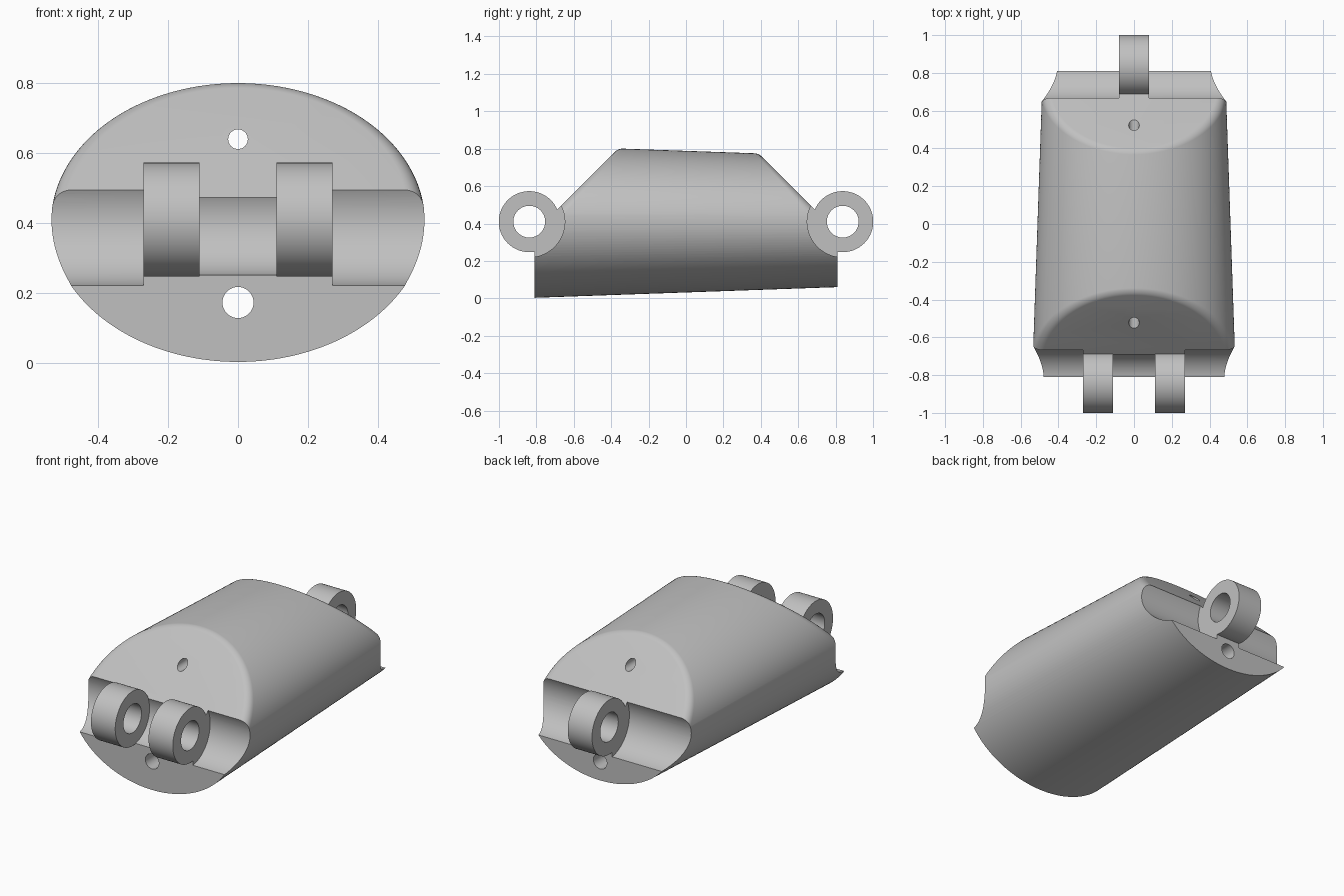
import bpy, bmesh, math
from mathutils import Matrix, Vector

if "Cube" in bpy.data.objects:
    bpy.data.objects.remove(bpy.data.objects["Cube"])

grey = bpy.data.materials.new("plain grey")
grey.use_nodes = True
GREY = (0.53, 0.53, 0.53, 1)
grey.diffuse_color = GREY
grey.node_tree.nodes["Principled BSDF"].inputs["Base Color"].default_value = GREY

AXIS_Z = 0.41      # height of the pins and of the body axis
PIN_Y = 0.838      # distance of each pin from the middle
KNUCKLE_R = 0.163


def make_object(name, bm):
    mesh = bpy.data.meshes.new(name)
    bmesh.ops.recalc_face_normals(bm, faces=bm.faces)
    bm.to_mesh(mesh)
    bm.free()
    mesh.materials.append(grey)
    obj = bpy.data.objects.new(name, mesh)
    bpy.context.collection.objects.link(obj)
    return obj


def rod(name, radius, length, centre, axis, sides=96):
    """Cylinder along the x or y axis."""
    bm = bmesh.new()
    turn = Matrix.Rotation(math.pi / 2, 4, "Y" if axis == "x" else "X")
    bmesh.ops.create_cone(bm, cap_ends=True, segments=sides, radius1=radius,
                          radius2=radius, depth=length,
                          matrix=Matrix.Translation(centre) @ turn)
    return make_object(name, bm)


def activate(obj):
    bpy.ops.object.select_all(action="DESELECT")
    obj.select_set(True)
    bpy.context.view_layer.objects.active = obj


def apply(obj, mod):
    activate(obj)
    bpy.ops.object.modifier_apply(modifier=mod.name)


def cut(obj, cutter):
    mod = obj.modifiers.new("cut", "BOOLEAN")
    mod.operation = "DIFFERENCE"
    mod.solver = "EXACT"
    mod.object = cutter
    apply(obj, mod)
    bpy.data.objects.remove(cutter)


def smooth(obj):
    activate(obj)
    bpy.ops.object.shade_smooth_by_angle(angle=math.radians(25))


# Tapered elliptical body
bm = bmesh.new()
rings = []
SIDES = 160
for y, half_w, half_h in ((-0.81, 0.539, 0.407), (0.81, 0.483, 0.35)):
    ring = []
    for i in range(SIDES):
        a = math.tau * i / SIDES
        ring.append(bm.verts.new((half_w * math.cos(a), y,
                                  AXIS_Z + half_h * math.sin(a))))
    bm.faces.new(ring)
    rings.append(ring)
for i in range(SIDES):
    j = (i + 1) % SIDES
    bm.faces.new((rings[0][i], rings[0][j], rings[1][j], rings[1][i]))

# Sloping end faces, with a constant-radius fillet along their curved rim
for side in (-1, 1):
    result = bmesh.ops.bisect_plane(
        bm, geom=bm.verts[:] + bm.edges[:] + bm.faces[:],
        plane_co=(0, 0, 1.163), plane_no=Vector((0, side, 1)).normalized(),
        clear_outer=True)
    rim = [e for e in result["geom_cut"] if isinstance(e, bmesh.types.BMEdge)]
    bmesh.ops.edgeloop_fill(bm, edges=rim)
bmesh.ops.recalc_face_normals(bm, faces=bm.faces)
bm.normal_update()
weight = bm.edges.layers.float.new("bevel_weight_edge")
for e in bm.edges:
    normals = [f.normal for f in e.link_faces]
    slope = any(abs(abs(n.y) - n.z) < 0.01 and n.z > 0.6 for n in normals)
    cap = any(abs(n.y) > 0.9 for n in normals)
    if slope and not cap:
        e[weight] = min(1, math.tan(e.calc_face_angle() / 2))
body = make_object("body", bm)
fillet = body.modifiers.new("fillet", "BEVEL")
fillet.limit_method = "WEIGHT"
fillet.width = 0.05
fillet.segments = 6
fillet.use_clamp_overlap = False
apply(body, fillet)

# Hinge channels: wide at the sides, tighter where the knuckles join
for side, half in ((-1, 0.27), (1, 0.08)):
    for x_side in (-1, 1):
        length = 0.8 - half
        cut(body, rod("channel_cutter", 0.19, length,
                      (x_side * (half + length / 2), side * PIN_Y, AXIS_Z), "x", 128))
    cut(body, rod("joint_cutter", KNUCKLE_R - 0.002, 2 * half + 0.04,
                  (0, side * PIN_Y, AXIS_Z), "x", 128))

# Two cord holes running the whole length
for z, radius in ((0.64, 0.028), (0.173, 0.0445)):
    cut(body, rod("hole_cutter", radius, 2.4, (0, 0, z), "y", 48))
smooth(body)

# Hinge knuckles: a pair at the front, one at the back
for name, x, y in (("front_right_knuckle", -0.19, -PIN_Y),
                   ("front_left_knuckle", 0.19, -PIN_Y),
                   ("back_knuckle", 0, PIN_Y)):
    knuckle = rod(name, KNUCKLE_R, 0.16, (x, y, AXIS_Z), "x")
    cut(knuckle, rod("pin_cutter", 0.085, 0.3, (x, y, AXIS_Z), "x", 64))
    smooth(knuckle)
